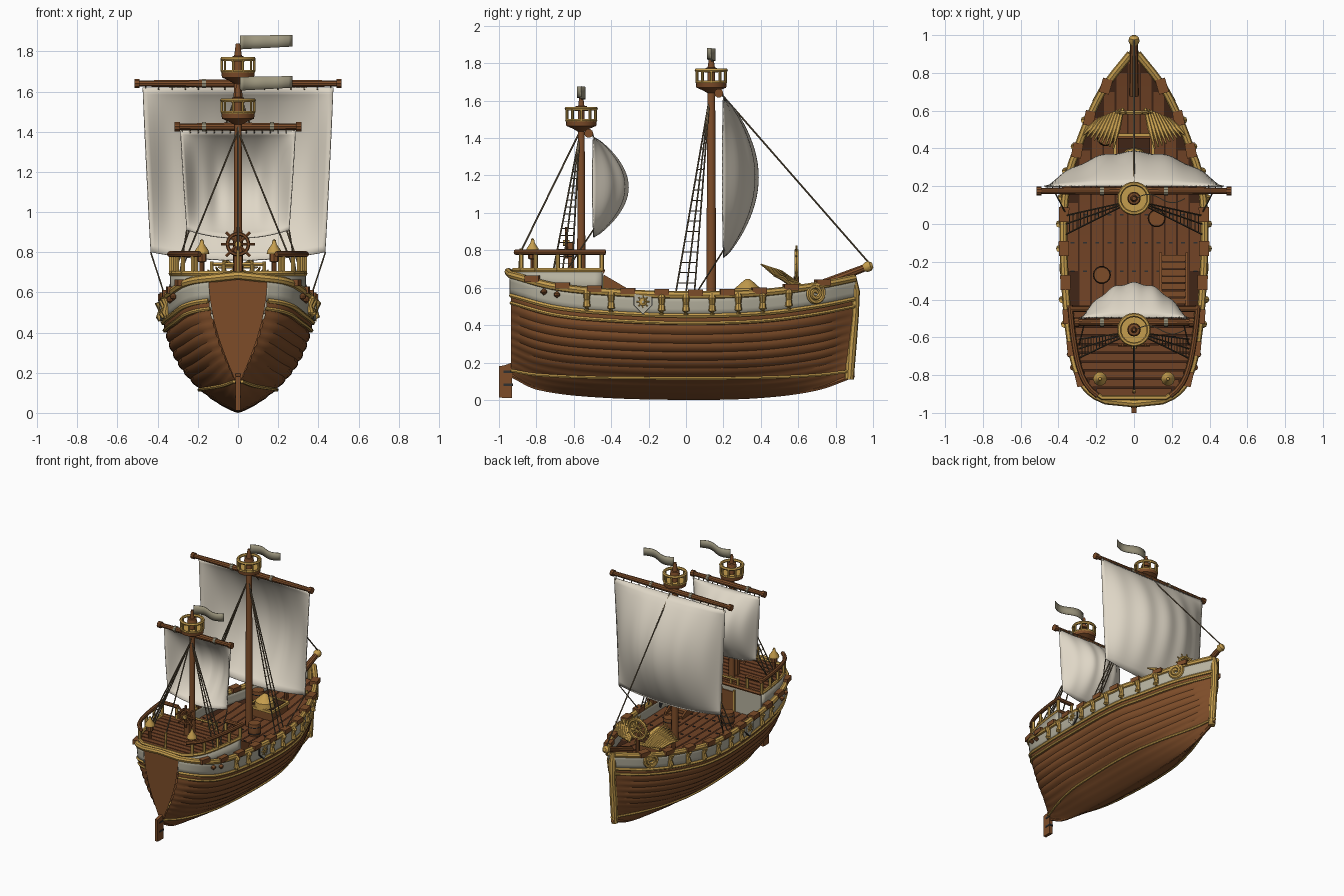
import bpy, bmesh, math
from mathutils import Vector as V, Matrix
from math import sin, cos, pi

if "Cube" in bpy.data.objects:
    bpy.data.objects.remove(bpy.data.objects["Cube"])

COL = dict(hull_wood=(.205, .073, .022), deck_wood=(.165, .056, .019), dark_wood=(.05, .018, .008),
           gold=(.56, .34, .075), bulwark_cream=(.46, .435, .34), sail_cloth=(.74, .68, .57),
           flag_cloth=(.33, .30, .205), rope=(.14, .105, .06), iron=(.03, .03, .03))
MAT = {}
for k, c in COL.items():
    MAT[k] = bpy.data.materials.new(k)
    MAT[k].diffuse_color = (*c, 1)
PARTS = {}

def part(name, mat):
    return PARTS.setdefault(name, (bmesh.new(), mat))[0]

def grid(name, mat, fn, nu, nv):
    bm = part(name, mat)
    g = [[bm.verts.new(fn(i / nu, j / nv)) for j in range(nv + 1)] for i in range(nu + 1)]
    for i in range(nu):
        for j in range(nv):
            bm.faces.new((g[i][j], g[i + 1][j], g[i + 1][j + 1], g[i][j + 1]))

def tube(name, mat, pts, r, n=8, closed=False, ref=None):
    bm, pts = part(name, mat), [V(p) for p in pts]
    m, rings = len(pts), []
    for i, p in enumerate(pts):
        a = pts[i - 1] if i or closed else p
        b = pts[(i + 1) % m] if i < m - 1 or closed else p
        t = (b - a).normalized()
        s = t.cross(V(ref) if ref else V((1, 0, 0)) if abs(t.z) > .98 else V((0, 0, 1))).normalized()
        w, rr = s.cross(t), (r[i] if isinstance(r, (list, tuple)) else r)
        rings.append([bm.verts.new(p + rr * (s * cos(2 * pi * k / n) + w * sin(2 * pi * k / n))) for k in range(n)])
    for i in range(m if closed else m - 1):
        A, B = rings[i], rings[(i + 1) % m]
        for k in range(n):
            bm.faces.new((A[k], A[(k + 1) % n], B[(k + 1) % n], B[k]))
    if not closed:
        bm.faces.new(rings[0]); bm.faces.new(rings[-1])

def lathe(name, mat, x, y, prof, n=16):  # prof: (radius, z) pairs
    grid(name, mat, lambda u, v: (x + cos(2 * pi * u) * prof[round(v * (len(prof) - 1))][0],
         y + sin(2 * pi * u) * prof[round(v * (len(prof) - 1))][0], prof[round(v * (len(prof) - 1))][1]), n, len(prof) - 1)

def box(name, mat, c, size, yaw=0):
    bmesh.ops.create_cube(part(name, mat), size=1, matrix=Matrix.Translation(c) @ Matrix.Rotation(yaw, 4, 'Z') @ Matrix.Diagonal((*size, 1)))

def plate(name, mat, pts, x0, x1):  # (y, z) outline extruded along x
    bm = part(name, mat)
    A, B = [[bm.verts.new((x, *p)) for p in pts] for x in (x0, x1)]
    bm.faces.new(A); bm.faces.new(B)
    for k in range(len(pts)):
        bm.faces.new((A[k - 1], A[k], B[k], B[k - 1]))

def ring(name, mat, c, R, r, axis, n=24):
    a = V(axis); e = V((1, 0, 0)) if abs(a.x) < .9 else V((0, 1, 0)); f = a.cross(e)
    tube(name, mat, [V(c) + R * (e * cos(2 * pi * k / n) + f * sin(2 * pi * k / n)) for k in range(n)], r, 6, True, axis)

def interp(tb):
    def slope(i):
        a, b = tb[max(i - 1, 0)], tb[min(i + 1, len(tb) - 1)]
        return (b[1] - a[1]) / (b[0] - a[0])
    def f(y):
        y = min(max(y, tb[0][0]), tb[-1][0])
        i = max(k for k in range(len(tb) - 1) if tb[k][0] <= y)
        (y0, a), (y1, b) = tb[i], tb[i + 1]
        h = y1 - y0; t = (y - y0) / h
        return a * (1 + 2 * t) * (1 - t)**2 + b * t * t * (3 - 2 * t) + h * (slope(i) * t * (1 - t)**2 - slope(i + 1) * t * t * (1 - t))
    return f

# hull lines: half width, rail height and keel height along y
W = interp([(-.935, .145), (-.9, .215), (-.82, .28), (-.66, .325), (-.4, .355), (0, .37), (.25, .345), (.4, .295), (.58, .225), (.74, .14), (.9, .015)])
sheer = interp([(-.94, .67), (-.7, .605), (-.4, .575), (0, .56), (.4, .572), (.7, .61), (.9, .65)])
keel = interp([(-.935, .12), (-.8, .055), (-.5, .015), (0, 0), (.4, .01), (.7, .05), (.9, .12)])
ys = lambda u: -.0175 - .9175 * cos(pi * u)
BAND = .11

def side(y, z):  # hull half width at height z
    s = min(max((z - keel(y)) / (sheer(y) - keel(y)), 0), 1)
    e = max(0, (abs(y) - .45) / .48)**1.5
    return W(y) * (1 - (1 - s)**(2.4 - .4 * e))**(.8 + .4 * e)

def hull(u, v):
    y, v = ys(u), 2 * v - 1
    s = abs(v)**1.25
    z = keel(y) + s * (sheer(y) - BAND - keel(y))
    o = .008 * abs(sin(pi * 11 * abs(v)))**.6
    x = side(y, z) + o * min(1, 2 * s) * min(1, W(y) * 8)
    return (math.copysign(x, v) if abs(v) > 1e-6 else 0, y, max(0, z - o * s * (1 - s)))
grid('planked_hull', 'hull_wood', hull, 48, 88)

def line(s, dz, out, n=40):  # line following the sheer
    pts = []
    for k in range(n + 1):
        y = ys(k / n)
        z = sheer(y) + dz
        pts.append((s * (side(y, z) + out), y, z))
    return pts
for s in (1, -1):
    grid('bulwark', 'bulwark_cream', lambda u, v: (s * side(ys(u), sheer(ys(u)) - BAND * v), ys(u), sheer(ys(u)) - BAND * v), 48, 3)
    tube('upper_wales', 'gold', line(s, -BAND, .008), .013, 6)
    tube('upper_wales', 'gold', line(s, -.15, .008), .010, 6)
    tube('lower_wale', 'gold', [(s * (side(y, z) + .007), y, z) for y, z in ((ys(k / 40), keel(ys(k / 40)) * .35 + .115) for k in range(41))], .009, 6)
tube('gunwale', 'gold', line(1, 0, .004)[::-1] + [(0, -.95, .685)] + line(-1, 0, .004), .021, 8)
tube('keel', 'hull_wood', [(0, ys(k / 30), keel(ys(k / 30)) + .012) for k in range(31)], .012, 6)

# transom, rudder and stem post
zs = [.12 + .56 * (k / 14) for k in range(15)]
half = [(side(-.935, z), -.94, z) for z in zs]
tb = part('transom', 'hull_wood')
tb.faces.new([tb.verts.new(p) for p in half + [(-x, y, z) for x, y, z in half[:0:-1]]])
plate('rudder', 'hull_wood', [(-.93, .2), (-.97, .185), (-1, .18), (-1, .012), (-.93, .01)], -.012, .012)
for z in (.08, .15):
    box('rudder_hinges', 'iron', (0, -.95, z), (.03, .05, .013))
tube('stem_post', 'gold', [(0, .872, .11), (0, .885, .3), (0, .9, .45), (0, .9, .58), (0, .89, .66)], [.025, .028, .024, .03, .02], 10)
tube('bowsprit', 'hull_wood', [(0, .68, .6), (0, .965, .71)], [.026, .02], 10)
tube('bowsprit_cap', 'gold', [(0, .95, .704), (0, .965, .71), (0, .985, .717), (0, .998, .721)], [.02, .029, .027, .013], 10)

# main deck: dark base with separate planks
deck = lambda y: sheer(y) - .09
dy = lambda u: -.47 + 1.34 * u
grid('deck_base', 'dark_wood', lambda u, v: ((2 * v - 1) * W(dy(u)) * .98, dy(u), deck(dy(u))), 30, 8)
for i in range(-5, 6):
    a, b = i * .065 - .028, i * .065 + .028
    ok = [k / 100 for k in range(-47, 87) if W(k / 100) * .97 > max(abs(a), abs(b))]
    grid('deck_planks', 'deck_wood', lambda u, v: (a + (b - a) * v, ok[0] + (ok[-1] - ok[0]) * u, deck(ok[0] + (ok[-1] - ok[0]) * u) + .007), 20, 1)
    for y in (-.25, -.1, .05):
        box('deck_nails', 'iron', (i * .065, y, deck(y) + .009), (.02, .008, .006))

# quarterdeck with walls, planks and rails
ZQ = .69
qy = [-.45 - .47 * k / 12 for k in range(13)]
loop = [(.95 * W(y), y) for y in qy]
loop += [(-x, y) for x, y in loop[::-1]]
grid('quarterdeck_walls', 'bulwark_cream', lambda u, v: (*loop[round(u * 25)], ZQ - (ZQ - sheer(loop[round(u * 25)][1]) + .03) * v), 25, 1)
grid('quarterdeck_base', 'dark_wood', lambda u, v: ((2 * v - 1) * .95 * W(-.45 - .47 * u), -.45 - .47 * u, ZQ - .008), 12, 2)
tube('quarterdeck_trim', 'gold', [(*p, ZQ + .004) for p in loop], .013, 6)
for k in range(10):
    y = -.475 - .046 * k
    box('quarterdeck_planks', 'deck_wood', (0, y, ZQ - .008), (1.84 * W(y - .01), .038, .018))
box('cabin_front', 'bulwark_cream', (0, -.45, .575), (.66, .012, .22))
box('cabin_door', 'hull_wood', (-.05, -.442, .56), (.1, .012, .17))
for x in (-.105, .005):
    box('door_frame', 'gold', (x, -.44, .565), (.012, .014, .19))
tube('front_beam', 'hull_wood', [(-.33, -.447, ZQ), (.33, -.447, ZQ)], .015, 6)
tube('front_low_rail', 'gold', [(-.13, -.45, .74), (.13, -.45, .74)], .009, 6)
for x in (-.13, -.07, .07, .13):
    tube('front_low_rail', 'gold', [(x, -.45, ZQ), (x, -.45, .755)], .01, 6)
for s in (1, -1):
    tube('front_rails', 'hull_wood', [(s * .34, -.45, .79), (s * .2, -.45, .79)], .015, 8)
    tube('rail_posts', 'gold', [(s * .21, -.45, ZQ), (s * .21, -.45, .79)], .012, 6)
    tube('side_rails', 'hull_wood', [(s * .96 * W(y), y, .79) for y in [-.43] + qy[1:12] + [-.91]], .015, 8)
    for k in (0, 3, 6, 9, 11):
        tube('rail_posts', 'gold', [(s * .95 * W(qy[k]), qy[k], ZQ), (s * .95 * W(qy[k]), qy[k], .79)], .012, 6)
    lathe('lantern_posts', 'hull_wood', s * .18, -.82, [(.012, ZQ), (.012, .75), (.024, .755), (.024, .795)], 8)
    lathe('lantern_caps', 'gold', s * .18, -.82, [(0, .79), (.037, .792), (.033, .81), (.012, .84), (.008, .86), (0, .865)], 10)
for k in range(7):
    box('stairs', 'hull_wood', (.21, -.18 - .038 * k, .48 + .025 * k), (.13, .032, .02))
plate('stair_base', 'dark_wood', [(-.16, .47), (-.44, .63), (-.44, .47)], .15, .27)
for x in (.14, .28):
    plate('stair_sides', 'hull_wood', [(-.15, .47), (-.15, .5), (-.44, .67), (-.44, .47)], x - .007, x + .007)

# rail blocks, bulwark brackets, fenders
for s in (1, -1):
    for y in (-.82, -.66, -.49, -.31, -.13, .05, .22, .39, .56, .73):
        yaw = -s * math.atan((W(y + .02) - W(y - .02)) / .04) * .5
        box('rail_blocks', 'hull_wood', (s * (W(y) + .002), y, sheer(y) + .013), (.054, .078, .034), yaw)
    for y in (-.53, -.4, -.13, 0, .14, .28, .41, .55):
        x, z = W(y) + .012, sheer(y)
        tube('bulwark_brackets', 'gold', [(s * x, y, z - .1), (s * (x + .007), y, z - .085), (s * x, y, z - .05), (s * (x + .012), y, z - .015), (s * x, y, z)], [.015, .02, .015, .02, .016], 8)
    for y in (-.76, -.69):
        lathe('fenders', 'hull_wood', s * (W(y) + .02), y, [(0, sheer(y) - .06), (.017, sheer(y) - .045), (.017, sheer(y) - .035), (0, sheer(y) - .02)], 8)
    # shield with sun emblem
    out = [(-.05, .05), (0, .058), (.05, .05), (.05, -.015), (0, -.065), (-.05, -.015)]
    X = W(-.23)
    for nm, m, sc, x in (('shield_rim', 'iron', 1, .016), ('shield_face', 'bulwark_cream', .9, .022)):
        plate(nm, m, [(-.23 + a * sc, .52 + b * sc) for a, b in out], s * (X - .01), s * (X + x))
    ring('shield_sun', 'gold', (s * (X + .023), -.23, .525), .016, .006, (1, 0, 0), 12)
    for k in range(8):
        d = V((0, cos(k * pi / 4), sin(k * pi / 4)))
        c = V((s * (X + .023), -.23, .525))
        tube('shield_sun', 'gold', [c + d * .006, c + d * .034], [.007, .003], 5)
    # bow scroll
    T = V((s * (W(.71) - W(.67)) / .04, 1, 0)).normalized()
    c = V((s * (side(.69, .57) + .018), .69, .57))
    tube('bow_scrolls', 'gold', [c + (.008 + .047 * k / 40) * (T * cos(k * .33) + V((0, 0, 1)) * sin(k * .33)) for k in range(41)], .012, 6, ref=(T.y, -T.x, 0))
    # figure wings
    for k in range(9):
        f = k / 8
        root = V((s * (.06 + .12 * f), .61 - .05 * f, .615))
        tip = V((s * (.11 + .16 * f), .4 + .07 * f, .725 - .06 * f))
        tube('bow_wings', 'gold', [root, (root + tip) / 2 + V((0, 0, .012)), tip], [.009, .014, .004], 6)

# bow sun wheel
c = V((0, .59, .725))
ring('bow_sun_ring', 'gold', c, .072, .012, (0, 1, 0))
ring('bow_sun_ring', 'gold', c, .02, .01, (0, 1, 0), 12)
for k in range(12):
    d = V((cos(k * pi / 6), 0, sin(k * pi / 6)))
    tube('bow_sun_rays', 'gold', [c + d * .015, c + d * .1], [.006, .005], 5)
tube('bow_sun_post', 'hull_wood', [(0, .59, .5), (0, .59, .66)], .015)

# steering wheel
c = V((0, -.64, .84))
ring('steering_wheel', 'hull_wood', c, .052, .009, (0, 1, 0))
for k in range(8):
    d = V((cos(k * pi / 4), 0, sin(k * pi / 4)))
    tube('steering_wheel', 'hull_wood', [c, c + d * .085], [.007, .008], 6)
tube('wheel_hub', 'gold', [c - V((0, .018, 0)), c + V((0, .018, 0))], .016)
box('wheel_stand', 'hull_wood', (0, -.615, .765), (.04, .03, .16))

# hatch with treasure, barrels
box('hatch', 'hull_wood', (0, .37, .515), (.2, .2, .07))
box('hatch_grate', 'dark_wood', (0, .37, .553), (.17, .17, .01))
for a in (-.1, .1):
    box('hatch_frame', 'gold', (a, .37, .55), (.016, .216, .02))
    box('hatch_frame', 'gold', (0, .37 + a, .55), (.216, .016, .02))
lathe('treasure_pile', 'gold', 0, .33, [(.075, .555), (.07, .595), (.035, .627), (.012, .645), (0, .647)], 12)
for x, y in ((.12, .03), (-.17, -.27), (-.15, .46)):
    z = deck(y)
    lathe('barrels', 'hull_wood', x, y, [(0, z), (.038, z), (.048, z + .05), (.042, z + .1), (0, z + .1)], 14)
    for h in (.025, .075):
        ring('barrel_hoops', 'iron', (x, y, z + h), .043, .004, (0, 0, 1), 14)

# masts with yards, sails, nests, flags and rigging
def mast(nm, y, z0, r, yz, yw, sail_b, tw, bw, amp, feet, fz, fx, base):
    tube(nm + '_mast', 'hull_wood', [(0, y, base), (0, y, z0 + .12), (0, y, z0 + .19)], [r, r * .75, r * .4], 12)
    lathe(nm + '_nest', 'hull_wood', 0, y, [(.02, z0 - .01), (.045, z0 + .005), (.08, z0 + .02), (.083, z0 + .045), (0, z0 + .045)], 20)
    lathe(nm + '_nest_floor', 'gold', 0, y, [(.03, z0 + .046), (.03, z0 + .05), (.083, z0 + .05), (.083, z0 + .046)], 20)
    for h, rr in ((.05, .008), (.112, .011)):
        ring(nm + '_nest_rings', 'gold', (0, y, z0 + h), .078, rr, (0, 0, 1))
    for k in range(10):
        a = k * pi / 5
        tube(nm + '_nest_posts', 'gold', [(.08 * cos(a), y + .08 * sin(a), z0 + h) for h in (.05, .112)], .007, 6)
    lathe(nm + '_mast_collar', 'hull_wood', 0, y, [(0, z0 + .1), (.036, z0 + .1), (.03, z0 + .125), (0, z0 + .13)], 12)
    grid(nm + '_flag', 'flag_cloth', lambda u, v: (.01 + .26 * u, y + .022 * sin(u * 6.3), z0 + .16 + .014 * u + (.068 - .01 * u) * v), 14, 2)
    Y = y + .04
    tube(nm + '_yard', 'hull_wood', [(-yw, Y, yz), (0, Y, yz), (yw, Y, yz)], [.016, .022, .016], 10)
    for s in (1, -1):
        tube(nm + '_yard_caps', 'hull_wood', [(s * (yw - .02), Y, yz), (s * (yw + .005), Y, yz)], .024, 10)
        tube(nm + '_yard_bands', 'flag_cloth', [(s * .16, Y, yz), (s * .18, Y, yz)], .024, 10)
    zt, ys0 = yz - .02, y + .065
    def sail(u, v):
        a = 2 * u - 1
        return ((tw + (bw - tw) * v) * a, ys0 + (amp * (1 - abs(a)**2.2) + .006 * cos(a * 16)) * sin(pi * v)**.8 if 0 < v < 1 else ys0,
                zt + (sail_b + .04 * a * a - zt) * v)
    grid(nm + '_sail', 'sail_cloth', sail, 40, 24)
    n = 15
    for k in range(n):
        x = tw * .97 * (2 * k / (n - 1) - 1)
        tube(nm + '_sail_ties', 'rope', [(x, Y + .02, yz), (x, ys0 + .003, zt - .012)], .004, 5)
    top = V((0, y - .01, z0 - .04))
    for s in (1, -1):
        ends = [V((s * fx, f, fz)) for f in feet]
        for e in ends:
            tube(nm + '_shrouds', 'rope', [top, e], .0045, 5)
        for k in range(1, 15):
            t = 1 - k * .053
            tube(nm + '_ratlines', 'rope', [top.lerp(ends[0], t), top.lerp(ends[-1], t)], .0025, 4)
        tube(nm + '_sheets', 'rope', [(s * bw, ys0, sail_b + .04), (s * fx, y - .08, fz)], .004, 5)

mast('main', .135, 1.65, .027, 1.64, .51, .76, .475, .435, .18, (-.055, 0, .045), .57, .36, .45)
mast('aft', -.56, 1.445, .023, 1.425, .31, .87, .287, .255, .18, (-.71, -.66, -.61), .69, .29, .6)
tube('fore_stay', 'rope', [(0, .15, 1.68), (0, .985, .725)], .005, 5)
tube('back_stay', 'rope', [(0, -.57, 1.43), (0, -.88, .8)], .005, 5)
tube('stay_post', 'gold', [(0, -.89, .68), (0, -.88, .81)], .009, 6)

# turn every part into an object
THICK = {'bulwark': .018, 'main_sail': .006, 'aft_sail': .006, 'main_flag': .005, 'aft_flag': .005, 'quarterdeck_walls': .012}
for name, (bm, mat) in PARTS.items():
    bmesh.ops.remove_doubles(bm, verts=bm.verts, dist=1e-5)
    bmesh.ops.recalc_face_normals(bm, faces=bm.faces)
    me = bpy.data.meshes.new(name)
    bm.to_mesh(me); bm.free()
    me.materials.append(MAT[mat])
    me.polygons.foreach_set('use_smooth', [True] * len(me.polygons))
    me.set_sharp_from_angle(angle=math.radians(35))
    ob = bpy.data.objects.new(name, me)
    bpy.context.collection.objects.link(ob)
    if name in THICK:
        md = ob.modifiers.new('thickness', 'SOLIDIFY')
        md.thickness, md.offset = THICK[name], 0

for m in bpy.data.materials:
    if m.users and not m.is_grease_pencil:
        m.use_nodes = True
        m.node_tree.nodes["Principled BSDF"].inputs["Base Color"].default_value = m.diffuse_color
